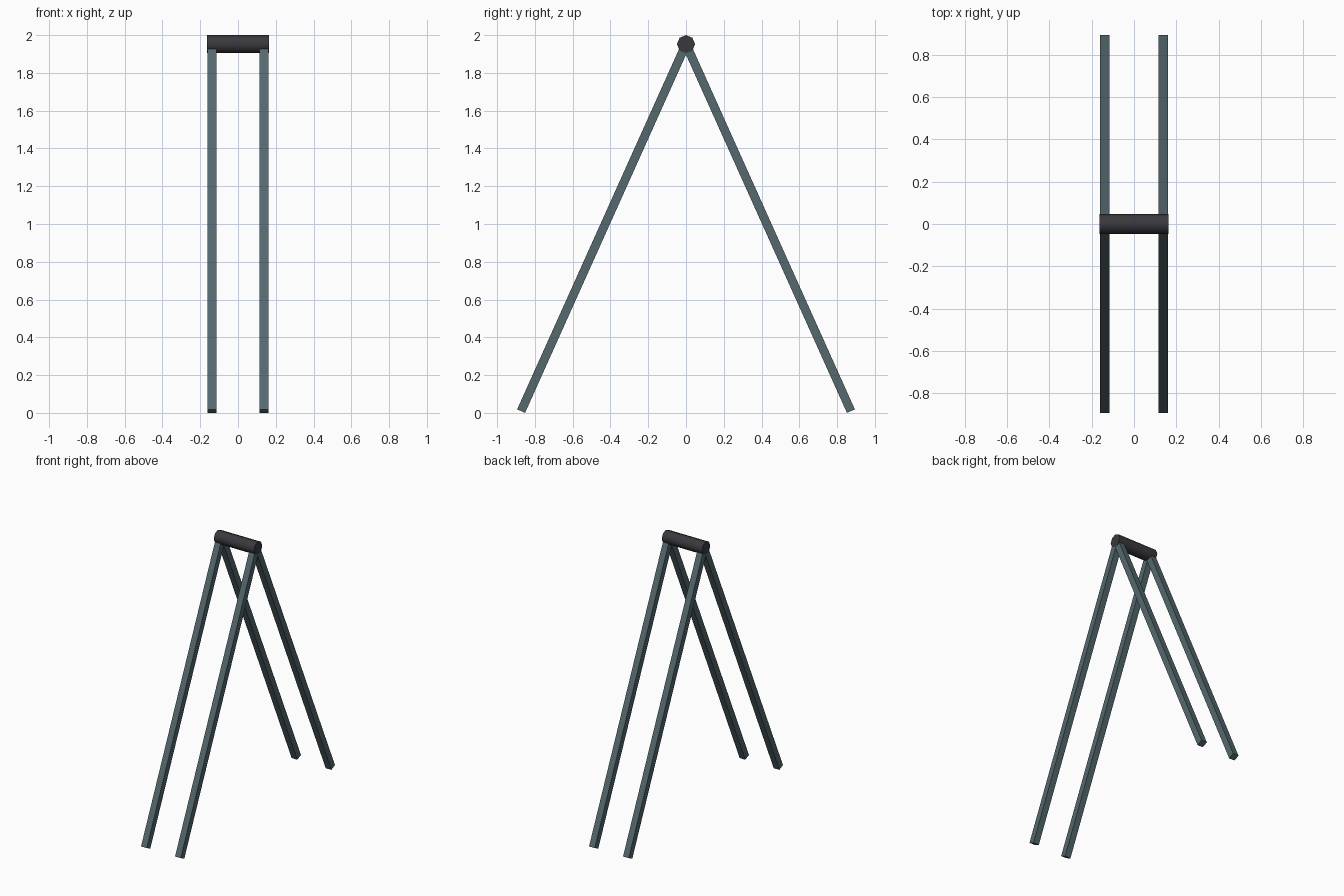
import bpy
from math import pi
from mathutils import Vector

cube = bpy.data.objects.get("Cube")
if cube:
    bpy.data.objects.remove(cube, do_unlink=True)


def make_material(name, rgb):
    mat = bpy.data.materials.new(name)
    mat.use_nodes = True
    color = (*rgb, 1)
    mat.diffuse_color = color
    mat.node_tree.nodes["Principled BSDF"].inputs["Base Color"].default_value = color
    return mat


steel = make_material("blue grey steel", (0.089, 0.138, 0.158))
charcoal = make_material("charcoal", (0.042, 0.040, 0.047))

APEX_Z = 1.952
LEG_X = 0.138
LEG_WIDTH = 0.046
FOOT_Y, FOOT_Z = 0.873, 0.0095

# Octagonal top bar joining the legs
bpy.ops.mesh.primitive_cylinder_add(vertices=8, radius=0.048, depth=0.326,
                                    location=(0, 0, APEX_Z), rotation=(0, pi / 2, 0))
bar = bpy.context.object
bar.name = "top_bar"
bar.data.materials.append(charcoal)
bpy.ops.object.shade_smooth_by_angle(angle=pi / 3)


# Square leg running from the bar axis down to its foot
def add_leg(name, x, side):
    top = Vector((x, 0, APEX_Z))
    foot = Vector((x, side * FOOT_Y, FOOT_Z))
    axis = top - foot
    tilt = Vector((0, 0, 1)).rotation_difference(axis)
    bpy.ops.mesh.primitive_cube_add(size=1, location=(top + foot) / 2)
    leg = bpy.context.object
    leg.name = name
    leg.rotation_euler = tilt.to_euler()
    leg.scale = (LEG_WIDTH, LEG_WIDTH, axis.length)
    leg.data.materials.append(steel)


for end, side in (("front", -1), ("back", 1)):
    for hand, x in (("left", LEG_X), ("right", -LEG_X)):
        add_leg(f"{end}_{hand}_leg", x, side)
